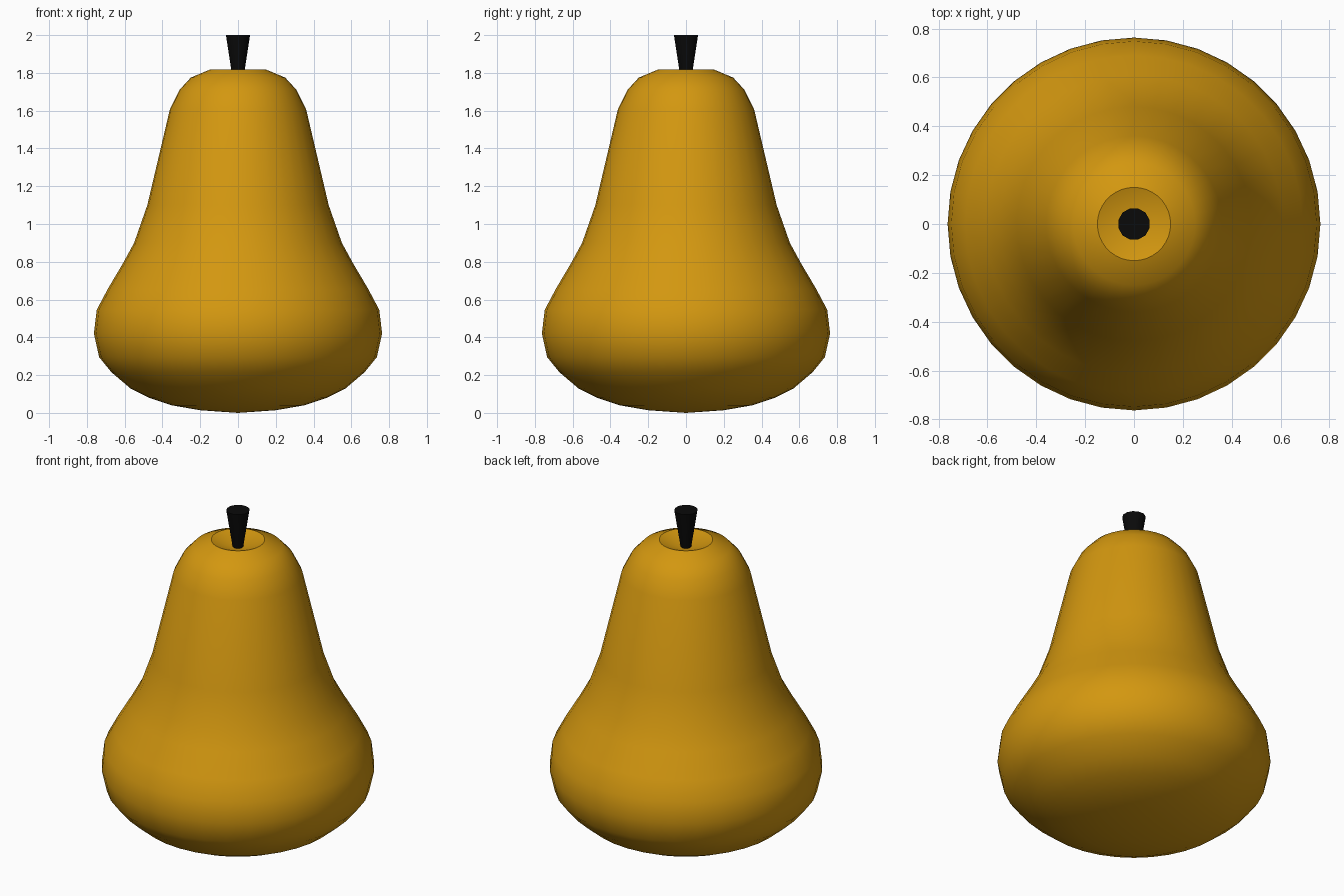
import bpy, bmesh, math
from mathutils import Matrix

cube = bpy.data.objects.get("Cube")
if cube:
    bpy.data.objects.remove(cube)


def material(name, rgb):
    mat = bpy.data.materials.new(name)
    mat.use_nodes = True
    colour = (*rgb, 1.0)
    mat.diffuse_color = colour
    mat.node_tree.nodes["Principled BSDF"].inputs["Base Color"].default_value = colour
    return mat


def lathe(name, profile, sides, mat, turn=0.0):
    """Spin an (r, z) profile, running from bottom to top, around the z axis."""
    bm = bmesh.new()
    verts = [bm.verts.new((r, 0, z)) for r, z in profile]
    edges = [bm.edges.new(pair) for pair in zip(verts, verts[1:])]
    bmesh.ops.spin(bm, geom=verts + edges, cent=(0, 0, 0), axis=(0, 0, 1),
                   angle=math.tau, steps=sides, use_duplicate=False)
    bmesh.ops.remove_doubles(bm, verts=bm.verts, dist=0.0005)
    bmesh.ops.rotate(bm, verts=bm.verts, matrix=Matrix.Rotation(turn, 3, 'Z'))
    bmesh.ops.recalc_face_normals(bm, faces=bm.faces)
    mesh = bpy.data.meshes.new(name)
    bm.to_mesh(mesh)
    bm.free()
    mesh.materials.append(mat)
    obj = bpy.data.objects.new(name, mesh)
    bpy.context.collection.objects.link(obj)
    bpy.ops.object.select_all(action='DESELECT')
    obj.select_set(True)
    bpy.context.view_layer.objects.active = obj
    bpy.ops.object.shade_smooth_by_angle(angle=math.radians(30))
    return obj


skin = material("golden yellow", (0.65, 0.31, 0.005))
bark = material("near black", (0.003, 0.003, 0.003))

# Pear body, from the rounded base up to the dimple in the crown
body = [(0, 0), (0.2, 0.014), (0.35, 0.04), (0.47, 0.08), (0.57, 0.13),
        (0.67, 0.215), (0.735, 0.295), (0.763, 0.42), (0.748, 0.545),
        (0.69, 0.655), (0.61, 0.79), (0.55, 0.9), (0.48, 1.1), (0.36, 1.61),
        (0.31, 1.71), (0.25, 1.775), (0.15, 1.817), (0, 1.765)]
lathe("pear_body", body, 36, skin)

# Stem flaring upward out of the dimple
stem = [(0, 1.76), (0.028, 1.76), (0.066, 2), (0, 2)]
lathe("stem", stem, 12, bark, math.radians(15))
